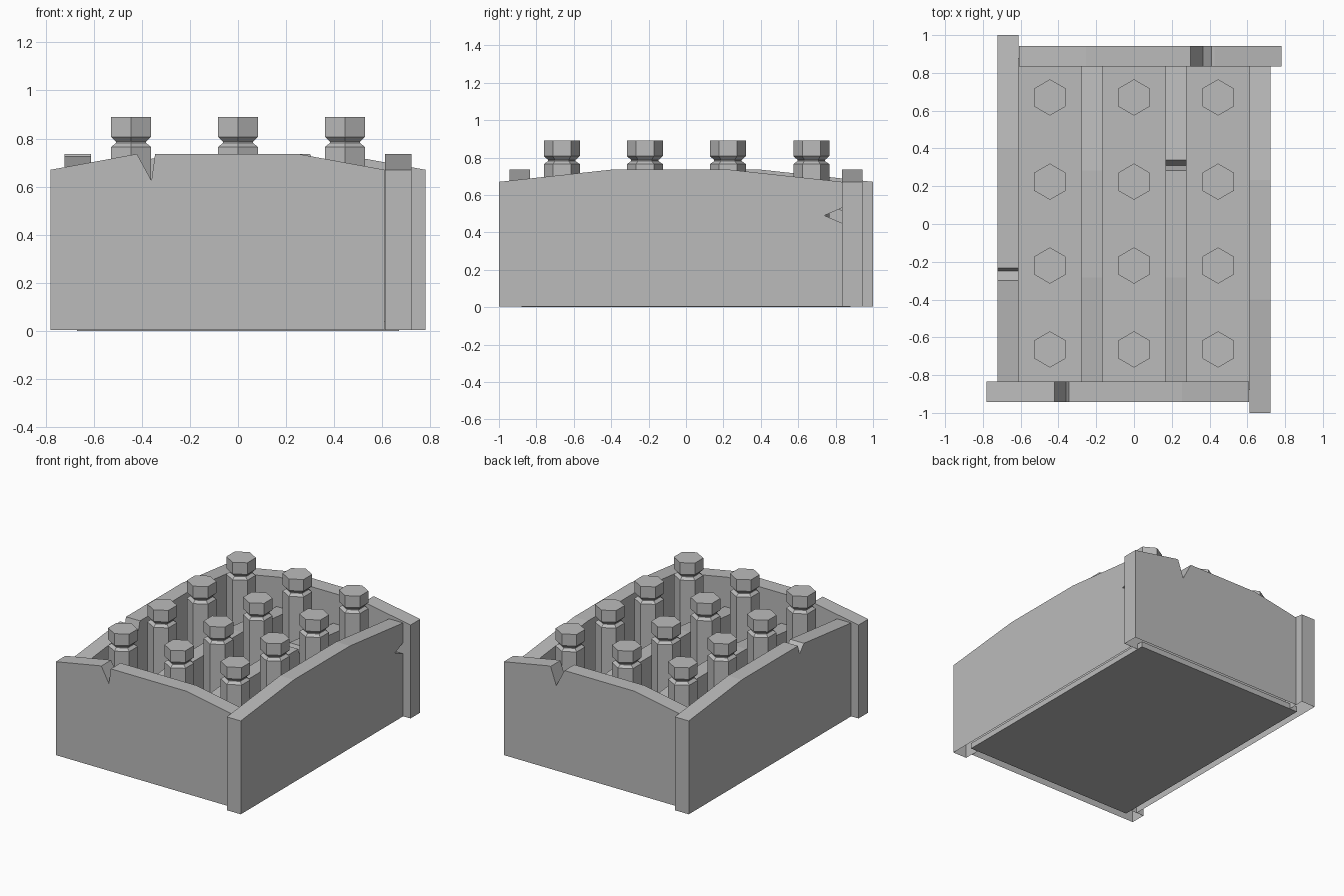
import bpy, bmesh, math

if "Cube" in bpy.data.objects:
    bpy.data.objects.remove(bpy.data.objects["Cube"])

grey = bpy.data.materials.new("weathered_grey")
grey.diffuse_color = (0.5, 0.5, 0.5, 1)
grey.use_nodes = True
grey.node_tree.nodes["Principled BSDF"].inputs["Base Color"].default_value = grey.diffuse_color


def finish(bm, name):
    bmesh.ops.recalc_face_normals(bm, faces=bm.faces)
    me = bpy.data.meshes.new(name)
    bm.to_mesh(me)
    bm.free()
    me.materials.append(grey)
    ob = bpy.data.objects.new(name, me)
    bpy.context.collection.objects.link(ob)
    return ob


def plank(name, axis, u0, u1, slope, centre, end_z, top_z, notch, end_notch=()):
    """Arched board: outline in (u, z), extruded across its 0.11 thickness."""
    base = 0.003
    top = [(u0 + slope, top_z), (u1 - slope, top_z)] + list(notch)
    top.sort(key=lambda p: -p[0])
    outline = [(u0, base), (u1, base), *end_notch, (u1, end_z), *top, (u0, end_z)]
    bm = bmesh.new()

    def ring(t):
        return [bm.verts.new((u, t, z) if axis == 'x' else (t, u, z)) for u, z in outline]
    a, b = ring(centre - 0.055), ring(centre + 0.055)
    bm.faces.new(a)
    bm.faces.new(b[::-1])
    n = len(outline)
    for i in range(n):
        j = (i + 1) % n
        bm.faces.new((a[i], b[i], b[j], a[j]))
    bmesh.ops.recalc_face_normals(bm, faces=bm.faces)
    # boards are open underneath
    under = [f for f in bm.faces if all(abs(v.co.z - base) < 1e-4 for v in f.verts)]
    me_faces = under
    bmesh.ops.delete(bm, geom=me_faces, context='FACES_ONLY')
    return finish(bm, name)


# Four crate walls in a pinwheel, each with one chip
plank("front_wall", 'x', -0.78, 0.61, 0.355, -0.888, 0.67, 0.735,
      [(-0.42, 0.735), (-0.36, 0.625), (-0.345, 0.735)])
plank("back_wall", 'x', -0.61, 0.78, 0.355, 0.888, 0.67, 0.735,
      [(0.30, 0.735), (0.365, 0.61), (0.41, 0.735)])
plank("left_wall", 'y', -0.833, 1.0, 0.6, -0.667, 0.67, 0.735,
      [(-0.30, 0.728), (-0.25, 0.67), (-0.22, 0.735)])
plank("right_wall", 'y', -1.0, 0.833, 0.6, 0.667, 0.67, 0.735, [],
      [(0.833, 0.45), (0.74, 0.49), (0.833, 0.53)])

# Two inner dividers
plank("left_divider", 'y', -0.833, 0.833, 0.55, -0.223, 0.52, 0.575, [])
plank("right_divider", 'y', -0.833, 0.833, 0.55, 0.223, 0.52, 0.575,
      [(0.26, 0.575), (0.31, 0.50), (0.34, 0.57)])

# Floor
bm = bmesh.new()
bmesh.ops.create_cube(bm, size=1)
for v in bm.verts:
    v.co = (v.co.x * 1.34, v.co.y * 1.76, (v.co.z + 0.5) * 0.04)
finish(bm, "floor")

# Twelve six-sided bottles with a grooved neck
PROFILE = [(0.096, 0.04), (0.096, 0.765), (0.073, 0.781),
           (0.073, 0.787), (0.096, 0.807), (0.096, 0.89)]
bm = bmesh.new()
rings = [[bm.verts.new((r * math.sin(k * math.pi / 3), r * math.cos(k * math.pi / 3), z))
          for k in range(6)] for r, z in PROFILE]
for a, b in zip(rings, rings[1:]):
    for k in range(6):
        m = (k + 1) % 6
        bm.faces.new((a[k], a[m], b[m], b[k]))
bm.faces.new(rings[0])
bm.faces.new(rings[-1])
bottle = finish(bm, "bottle")
spots = [(x, y) for x in (-0.445, 0, 0.445) for y in (-0.664, -0.22, 0.224, 0.67)]
bottle.location = (*spots[0], 0)
for x, y in spots[1:]:
    copy = bottle.copy()
    copy.location = (x, y, 0)
    bpy.context.collection.objects.link(copy)

# Rest the whole crate on the ground plane
bpy.context.view_layer.update()
